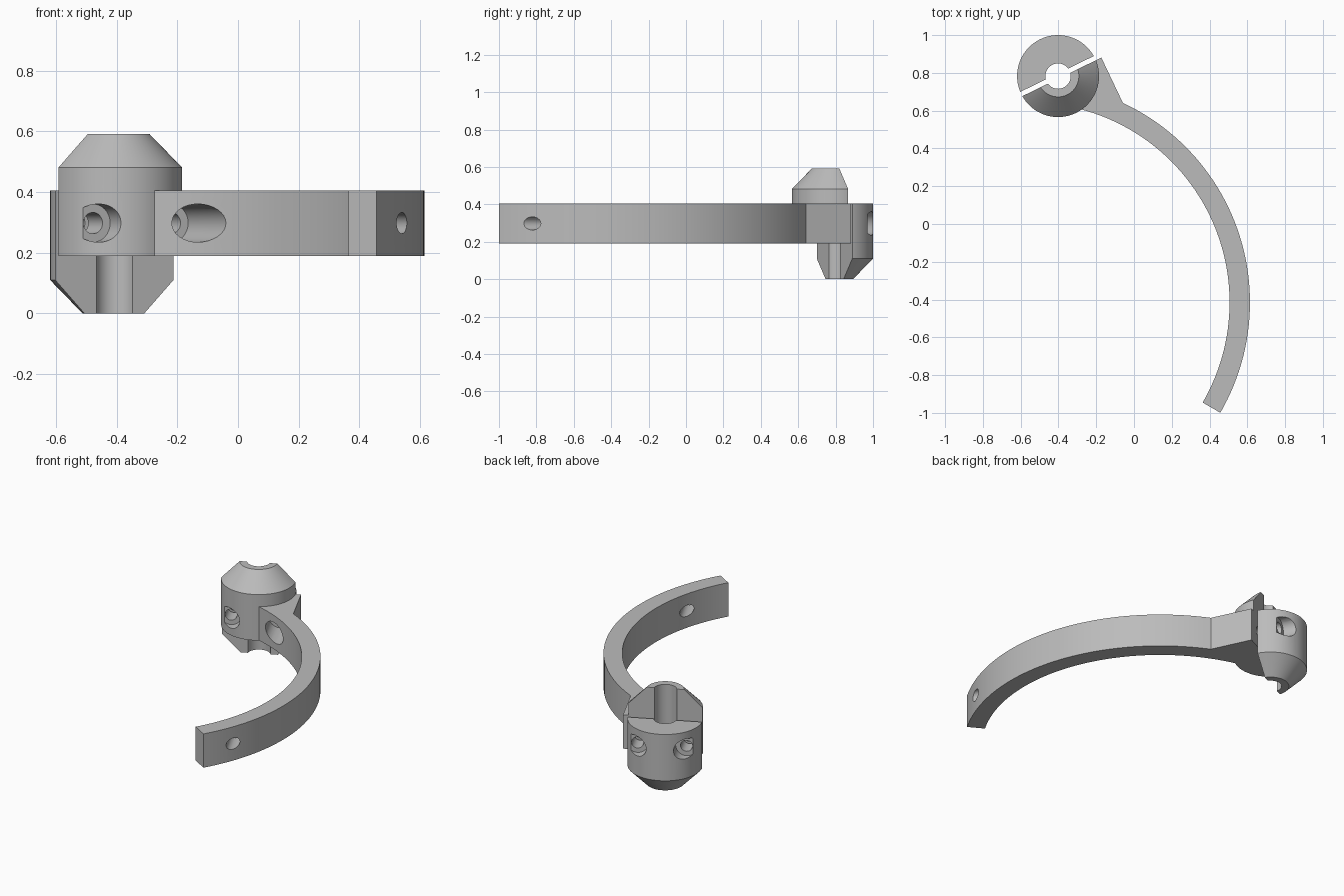
import bpy, bmesh, math
from mathutils import Matrix, Vector

if "Cube" in bpy.data.objects:
    bpy.data.objects.remove(bpy.data.objects["Cube"], do_unlink=True)

grey = bpy.data.materials.new("plain grey")
grey.use_nodes = True
grey.diffuse_color = (0.5, 0.5, 0.5, 1)
grey.node_tree.nodes["Principled BSDF"].inputs["Base Color"].default_value = grey.diffuse_color

# Clamp frame: local x runs along the split, local y across it
CLAMP = Matrix.Translation((-0.402, 0.783, 0)) @ Matrix.Rotation(math.radians(26), 4, "Z")
ARM_LOW, ARM_TOP = 0.19, 0.405
SCREW_Z, SCREW_X, HALF_GAP = 0.298, 0.143, 0.0125


def make_object(name, bm):
    bmesh.ops.recalc_face_normals(bm, faces=bm.faces)
    mesh = bpy.data.meshes.new(name)
    bm.to_mesh(mesh)
    bm.free()
    mesh.materials.append(grey)
    obj = bpy.data.objects.new(name, mesh)
    bpy.context.collection.objects.link(obj)
    return obj


def lathe(name, profile):
    """Closed (radius, z) profile turned about the clamp axis."""
    bm = bmesh.new()
    verts = [bm.verts.new((r, 0, z)) for r, z in profile]
    edges = [bm.edges.new((verts[i - 1], verts[i])) for i in range(len(verts))]
    bmesh.ops.spin(bm, geom=verts + edges, axis=(0, 0, 1), cent=(0, 0, 0),
                   angle=math.tau, steps=72, use_merge=True)
    bmesh.ops.remove_doubles(bm, verts=bm.verts, dist=1e-5)
    bm.transform(CLAMP)
    return make_object(name, bm)


def extrude(name, points, low, high):
    bm = bmesh.new()
    face = bm.faces.new([bm.verts.new((x, y, low)) for x, y in points])
    top = bmesh.ops.extrude_face_region(bm, geom=[face])["geom"]
    bmesh.ops.translate(bm, vec=(0, 0, high - low),
                        verts=[v for v in top if isinstance(v, bmesh.types.BMVert)])
    return make_object(name, bm)


def bore(radius, x, y0, y1):
    """Cylinder cutter lying across the split."""
    bm = bmesh.new()
    place = Matrix.Translation((x, (y0 + y1) / 2, SCREW_Z)) @ Matrix.Rotation(math.pi / 2, 4, "X")
    bmesh.ops.create_cone(bm, cap_ends=True, segments=32, radius1=radius, radius2=radius,
                          depth=abs(y1 - y0), matrix=CLAMP @ place)
    return make_object("bore_cutter", bm)


def half_space(side):
    """Block that removes everything on the other side of the split."""
    bm = bmesh.new()
    place = Matrix.Translation((0, side * (0.5 - HALF_GAP), 0.3)) @ Matrix.Diagonal((1, 1, 1.4, 1))
    bmesh.ops.create_cube(bm, size=1, matrix=CLAMP @ place)
    return make_object("split_cutter", bm)


def combine(obj, other, operation):
    mod = obj.modifiers.new("combine", "BOOLEAN")
    mod.operation, mod.object, mod.solver = operation, other, "EXACT"
    bpy.context.view_layer.objects.active = obj
    bpy.ops.object.modifier_apply(modifier=mod.name)
    bpy.data.objects.remove(other, do_unlink=True)


def arc(radius, start, end, steps):
    angles = [math.radians(start + (end - start) * i / steps) for i in range(steps + 1)]
    return [(-0.551 + radius * math.cos(a), -0.415 + radius * math.sin(a)) for a in angles]


# Rear half: tapers towards the bottom
rear_half = lathe("rear_clamp_half", [(0.067, 0), (0.11, 0), (0.217, 0.11),
                                      (0.217, ARM_TOP), (0.067, ARM_TOP)])
combine(rear_half, half_space(-1), "DIFFERENCE")

# Front half: tapers towards the top and carries the curved arm
front_half = lathe("front_clamp_half_with_arm", [(0.067, ARM_LOW), (0.217, ARM_LOW), (0.217, 0.482),
                                                 (0.11, 0.592), (0.067, 0.592)])
flare = [(CLAMP @ Vector((x, 0, 0))).to_2d()[:] for x in (0.249, 0.15)]
outline = arc(1.165, -30.1, 65, 48) + flare + arc(1.057, 74.9, -30.1, 52)
combine(front_half, extrude("arm", outline, ARM_LOW, ARM_TOP), "UNION")
combine(front_half, half_space(1), "DIFFERENCE")

# Screw holes with counterbores; the right-hand one runs on through the arm tip
for half, side in ((rear_half, 1), (front_half, -1)):
    for x in (-SCREW_X, SCREW_X):
        through = 2.2 if side < 0 < x else 0.3
        combine(half, bore(0.063, x, side * 0.12, side * 0.6), "DIFFERENCE")
        combine(half, bore(0.035, x, side * -0.1, side * through), "DIFFERENCE")

# Smooth curved surfaces, crisp edges
bpy.ops.object.select_all(action="DESELECT")
for half in (rear_half, front_half):
    half.select_set(True)
bpy.context.view_layer.objects.active = front_half
bpy.ops.object.shade_smooth_by_angle(angle=math.radians(30))
